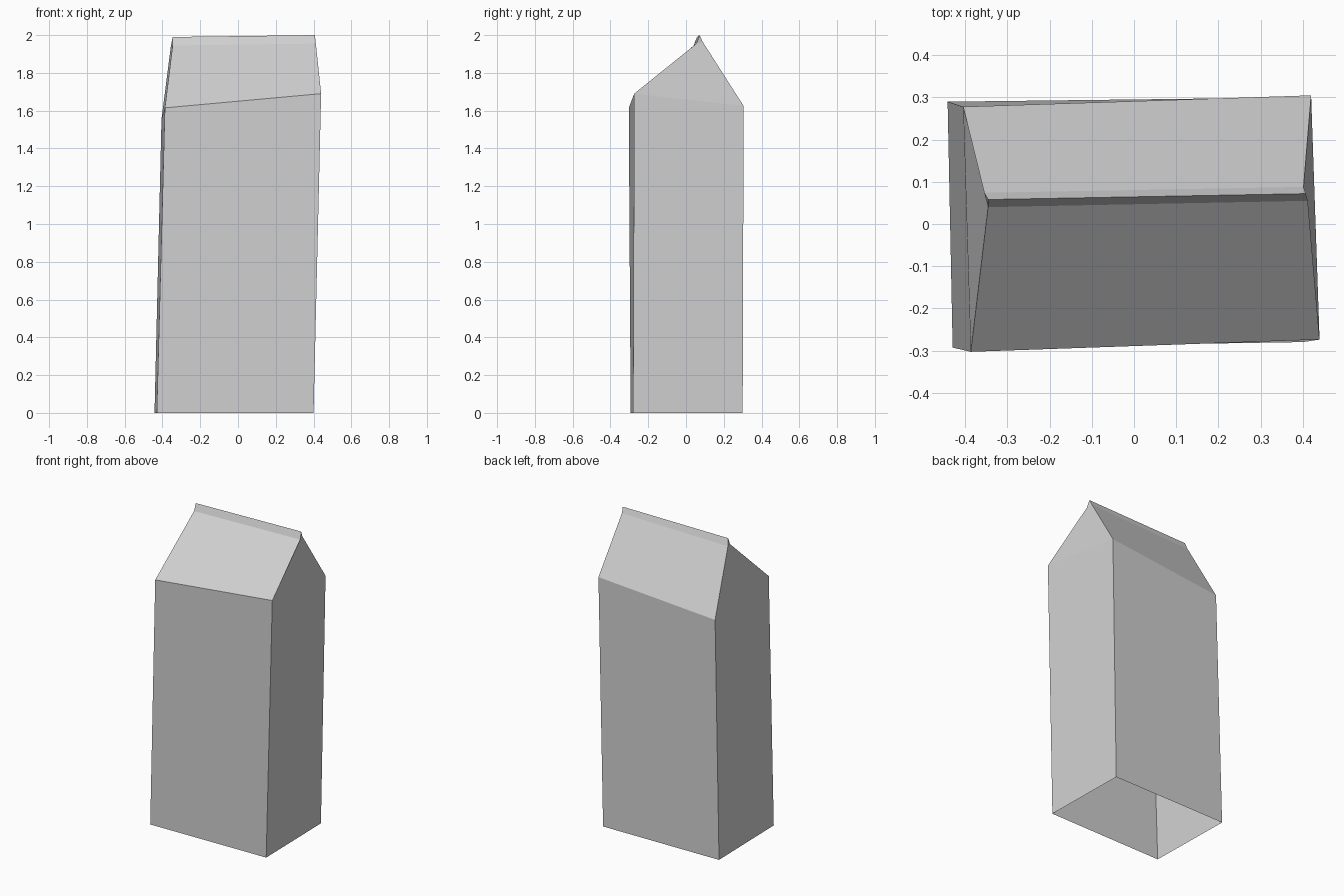
import bpy
import bmesh

default = bpy.data.objects.get("Cube")
if default:
    bpy.data.objects.remove(default, do_unlink=True)

# Plain card colour
card = bpy.data.materials.new("pale_grey_card")
card.use_nodes = True
colour = (0.64, 0.64, 0.64, 1)
card.diffuse_color = colour
card.node_tree.nodes["Principled BSDF"].inputs["Base Color"].default_value = colour

# Slightly crooked rings: front left, front right, back right, back left as seen from the front
base = [(-0.43, -0.293, 0), (0.40, -0.28, 0), (0.39, 0.30, 0), (-0.442, 0.29, 0)]
shoulder = [(-0.387, -0.303, 1.615), (0.44, -0.274, 1.69),
            (0.42, 0.305, 1.625), (-0.405, 0.278, 1.555)]
fold = [(-0.346, 0.04, 1.945), (0.412, 0.055, 1.955),
        (0.402, 0.088, 1.965), (-0.355, 0.074, 1.945)]
ridge = [(-0.346, 0.058, 1.99), (0.407, 0.072, 2.0)]

bm = bmesh.new()
rings = [[bm.verts.new(p) for p in ring] for ring in (base, shoulder, fold)]
left_tip, right_tip = [bm.verts.new(p) for p in ridge]

# Walls and gabled roof, with the underside left open
for low, high in zip(rings, rings[1:]):
    for i in range(4):
        j = (i + 1) % 4
        bm.faces.new((low[i], low[j], high[j], high[i]))

# Pinched seal along the top
a, b, c, d = rings[-1]
bm.faces.new((a, b, right_tip, left_tip))
bm.faces.new((c, d, left_tip, right_tip))
bm.faces.new((b, c, right_tip))
bm.faces.new((d, a, left_tip))

mesh = bpy.data.meshes.new("carton")
bm.to_mesh(mesh)
bm.free()
mesh.materials.append(card)
carton = bpy.data.objects.new("carton", mesh)
bpy.context.collection.objects.link(carton)
